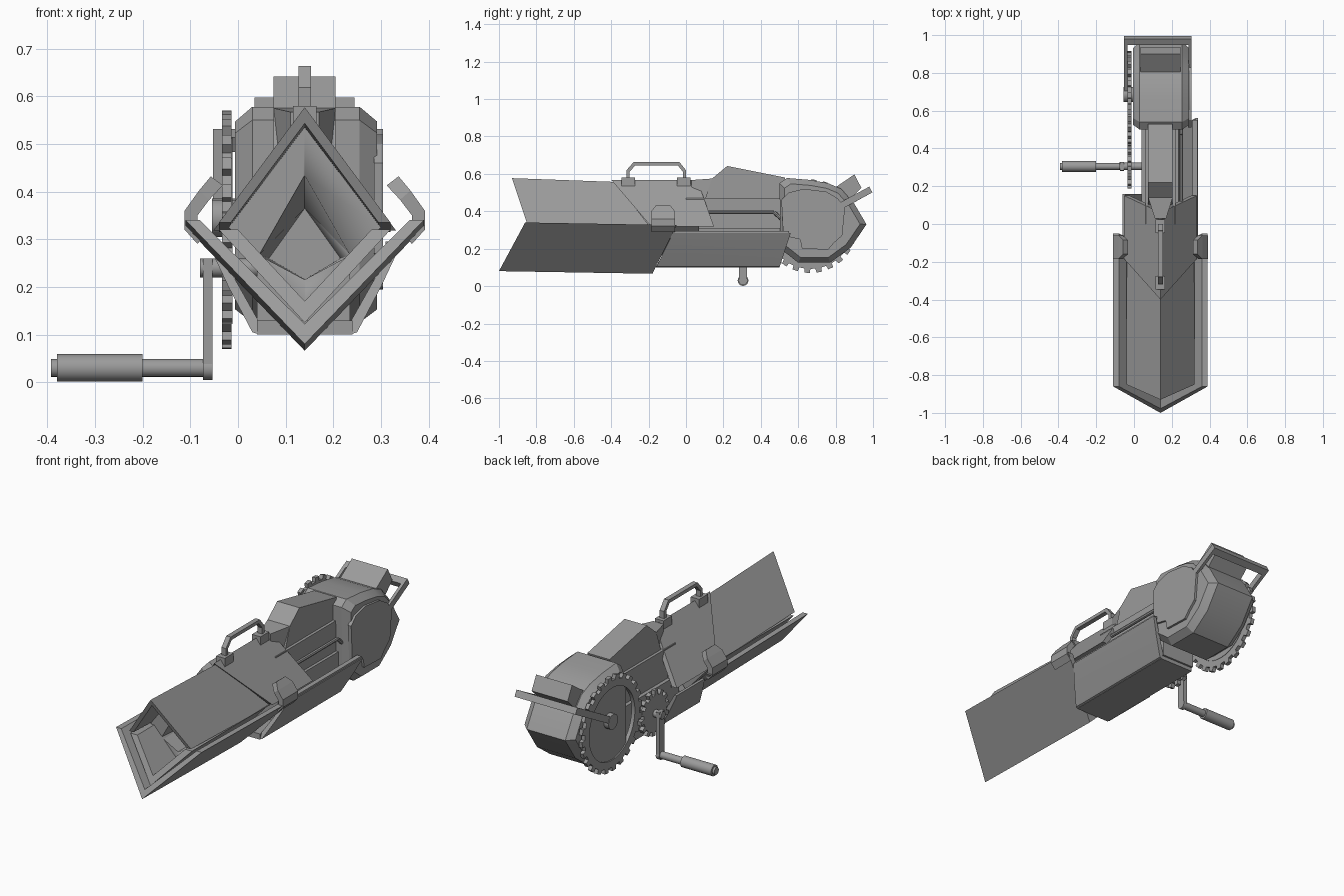
import bpy, bmesh, math
from mathutils import Vector

cube = bpy.data.objects.get("Cube")
if cube:
    bpy.data.objects.remove(cube, do_unlink=True)

steel = bpy.data.materials.new("steel grey")
steel.use_nodes = True
GREY = (0.33, 0.33, 0.33, 1)
steel.diffuse_color = GREY
steel.node_tree.nodes["Principled BSDF"].inputs["Base Color"].default_value = GREY
CX = 0.14  # centre plane of the body


def finish(name, bm):
    bmesh.ops.recalc_face_normals(bm, faces=bm.faces[:])
    me = bpy.data.meshes.new(name)
    bm.to_mesh(me)
    bm.free()
    me.materials.append(steel)
    me.shade_smooth()
    me.set_sharp_from_angle(angle=math.radians(25))
    ob = bpy.data.objects.new(name, me)
    bpy.context.collection.objects.link(ob)
    return ob


def loft(name, a, b):
    """Solid between two matching loops of 3D points."""
    bm = bmesh.new()
    va = [bm.verts.new(p) for p in a]
    vb = [bm.verts.new(p) for p in b]
    n = len(va)
    bm.faces.new(va)
    bm.faces.new(vb[::-1])
    for i in range(n):
        j = (i + 1) % n
        bm.faces.new((va[j], va[i], vb[i], vb[j]))
    return finish(name, bm)


def side_prism(name, yz, x0, x1):
    """Outline in the side plane, extruded across x."""
    return loft(name, [(x0, y, z) for y, z in yz], [(x1, y, z) for y, z in yz])


def long_prism(name, xz, front, back, drop=0):
    """Cross-section swept along y; front and back give y for a height z."""
    return loft(name, [(x, front(z), z) for x, z in xz],
                [(x, back(z), z - drop) for x, z in xz])


def box(name, x0, x1, y0, y1, z0, z1):
    return side_prism(name, [(y0, z0), (y1, z0), (y1, z1), (y0, z1)], x0, x1)


def slant(z0, y0, z1, y1):
    return lambda z: y0 + (y1 - y0) * (z - z0) / (z1 - z0)


def vee(half, z_side, z_tip, t, dz):
    """V-shaped sheet section: half width, side height, tip height, thickness."""
    return [(CX - half, z_side), (CX, z_tip), (CX + half, z_side),
            (CX + half - t, z_side), (CX, z_tip + dz), (CX - half + t, z_side)]


def rod(name, a, b, r, n=16):
    a, b = Vector(a), Vector(b)
    q = (b - a).to_track_quat('Z', 'Y')
    ring = [q @ Vector((r * math.cos(i * math.tau / n), r * math.sin(i * math.tau / n), 0))
            for i in range(n)]
    return loft(name, [a + p for p in ring], [b + p for p in ring])


def gear_outline(cy, cz, r_in, r_out, teeth):
    pts = []
    for i in range(teeth):
        for f, r in ((0, r_in), (0.45, r_in), (0.5, r_out), (0.95, r_out)):
            a = (i + f) * math.tau / teeth
            pts.append((cy + r * math.cos(a), cz + r * math.sin(a)))
    return pts


def strip(name, yz, w, x0, x1):
    """Bar of square section following a side-plane path."""
    for i, (p, q) in enumerate(zip(yz, yz[1:])):
        p, q = Vector(p), Vector(q)
        d = (q - p).normalized()
        n = Vector((-d.y, d.x)) * w / 2
        e = d * w * 0.2
        side_prism(f"{name}_{i + 1}", [p - n - e, q - n + e, q + n + e, p + n - e], x0, x1)


# Front blades and roof
long_prism("lower_blade", vee(0.25, 0.34, 0.08, 0.03, 0.042),
           slant(0.08, -1, 0.34, -0.86), slant(0.08, -0.18, 0.34, -0.05), 0.014)
long_prism("inner_lining", vee(0.18, 0.32, 0.125, 0.04, 0.045),
           slant(0.125, -0.93, 0.32, -0.84), lambda z: -0.2)
long_prism("front_roof", vee(0.18, 0.335, 0.577, 0.025, -0.034),
           slant(0.335, -0.85, 0.577, -0.93), slant(0.335, -0.19, 0.577, -0.38), 0.02)
long_prism("middle_roof", vee(0.192, 0.318, 0.568, 0.03, -0.04),
           slant(0.335, -0.2, 0.568, -0.4), slant(0.318, 0.15, 0.568, 0.06))

# Diamond core with a tapering arrow-shaped recess
core = long_prism("diamond_core", [(CX, 0.535), (0.3, 0.325), (CX, 0.165), (-0.02, 0.325)],
                  lambda z: -0.7, lambda z: 0.07)
cutter = loft("recess_cutter",
              [(CX, -0.72, 0.437), (0.237, -0.72, 0.267), (CX, -0.72, 0.215), (0.043, -0.72, 0.267)],
              [(CX, -0.3, 0.365), (0.215, -0.3, 0.26), (CX, -0.3, 0.216), (0.065, -0.3, 0.26)])
cutter.hide_render = True
cutter.display_type = 'WIRE'
cut = core.modifiers.new("recess", 'BOOLEAN')
cut.operation, cut.object, cut.solver = 'DIFFERENCE', cutter, 'EXACT'

# Folded side tabs with clipped upper corners
for side, label in ((-1, "right"), (1, "left")):
    def tab(name, sec, y0, y1, y2, y3):
        # section ordered bottom to top on the outside, then back down
        n = len(sec) // 2
        ys = [(y0, y1)] * (n - 1) + [(y2, y3)] * 2 + [(y0, y1)] * (n - 1)
        loft(name, [(CX + side * h, y[0], z) for (h, z), y in zip(sec, ys)],
             [(CX + side * h, y[1], z) for (h, z), y in zip(sec, ys)])
    tab(label + "_tab", [(0.225, 0.29), (0.252, 0.32), (0.252, 0.36), (0.222, 0.402),
                         (0.2, 0.383), (0.225, 0.35), (0.225, 0.33), (0.21, 0.31)],
        -0.185, -0.06, -0.185, -0.06)
    tab(label + "_tab_tip", [(0.222, 0.402), (0.197, 0.432), (0.172, 0.413), (0.2, 0.383)],
        -0.185, -0.06, -0.16, -0.085)

# Lower rear trough; the right wall stops short to clear the gears
wall = [(0.235, 0.1), (0.25, 0.105), (0.3, 0.2), (0.34, 0.285), (0.325, 0.285), (0.235, 0.125)]
back = slant(0.1, 0.5, 0.285, 0.56)
front = slant(0.1, -0.16, 0.285, -0.07)
long_prism("trough_left_wall", wall, front, back)
long_prism("trough_right_wall", [(2 * CX - x, z) for x, z in wall], front, lambda z: 0.16)
box("trough_floor", 0.04, 0.24, -0.16, 0.5, 0.1, 0.13)
box("trough_core", 0.04, 0.235, 0, 0.51, 0.12, 0.31)
box("trough_rim", 0.31, 0.335, -0.07, 0.55, 0.28, 0.295)

# Upper rear body and ridge
box("rear_body", 0.06, 0.22, 0, 0.52, 0.3, 0.47)
side_prism("ridge", [(0.1, 0.46), (0.14, 0.575), (0.22, 0.642), (0.53, 0.58), (0.51, 0.46)],
           0.075, 0.205)
loft("ridge_nose", [(0.11, 0.03, 0.47), (0.17, 0.03, 0.47), (0.17, 0.03, 0.567), (0.11, 0.03, 0.567)],
     [(0.075, 0.14, 0.47), (0.205, 0.14, 0.47), (0.205, 0.14, 0.575), (0.075, 0.14, 0.575)])
rod("left_side_rod", (0.25, 0, 0.395), (0.25, 0.47, 0.395), 0.01, 8)
rod("left_side_rod_end", (0.25, 0.47, 0.395), (0.25, 0.51, 0.36), 0.01, 8)

# Carrying handle
for y in (-0.31, -0.012):
    box("handle_foot", 0.115, 0.165, y - 0.036, y + 0.036, 0.53, 0.58)
strip("carry_handle", [(-0.31, 0.56), (-0.31, 0.615), (-0.275, 0.655), (-0.04, 0.655),
                       (-0.008, 0.615), (-0.008, 0.56)], 0.018, 0.127, 0.153)

# Rear housing with chamfered sides
housing = [(0.505, 0.2), (0.5, 0.55), (0.54, 0.578), (0.66, 0.568), (0.76, 0.55), (0.83, 0.52),
           (0.9, 0.44), (0.965, 0.33), (0.88, 0.205), (0.77, 0.125), (0.6, 0.125)]
mid = Vector((0.7, 0.34))
small = [mid + (Vector(p) - mid) * 0.87 for p in housing]
side_prism("housing", housing, 0.03, 0.255)
for name, xa, xb in (("housing_left_cheek", 0.255, 0.292), ("housing_right_cheek", 0.03, -0.006)):
    loft(name, [(xa, y, z) for y, z in housing], [(xb, y, z) for y, z in small])
side_prism("housing_block", [(0.78, 0.515), (0.9, 0.597), (0.938, 0.525), (0.86, 0.45)], 0.035, 0.245)
side_prism("left_cover", [(0.51, 0.46), (0.55, 0.5), (0.63, 0.52), (0.75, 0.505), (0.81, 0.47),
                          (0.85, 0.42), (0.835, 0.27), (0.79, 0.23), (0.76, 0.195), (0.62, 0.2),
                          (0.61, 0.25), (0.52, 0.27)], 0.285, 0.304)

# Large ring gear with a partly open web
GY, GZ = 0.665, 0.32
outer = gear_outline(GY, GZ, 0.228, 0.25, 24)
bm = bmesh.new()
n = len(outer)
loops = []
for x in (-0.034, -0.014):
    inner = [(GY + 0.19 * math.cos(i * math.tau / n), GZ + 0.19 * math.sin(i * math.tau / n))
             for i in range(n)]
    loops.append([bm.verts.new((x, y, z)) for y, z in outer])
    loops.append([bm.verts.new((x, y, z)) for y, z in inner])
for a, b in ((0, 1), (1, 3), (3, 2), (2, 0)):
    for i in range(n):
        j = (i + 1) % n
        bm.faces.new((loops[a][i], loops[a][j], loops[b][j], loops[b][i]))
finish("large_gear", bm)
web = [math.radians(a) for a in range(-130, 131, 10)]
side_prism("gear_web", [(GY + 0.195 * math.cos(a), GZ + 0.195 * math.sin(a)) for a in web],
           -0.028, -0.012)
rod("gear_hub", (-0.055, GY + 0.02, 0.345), (0.02, GY + 0.02, 0.345), 0.04)

# Small gear and crank
PY, PZ = 0.305, 0.24
side_prism("small_gear", gear_outline(PY, PZ, 0.095, 0.118, 14), -0.034, -0.012)
rod("crank_axle", (-0.08, PY, PZ), (0.05, PY, PZ), 0.02)
box("crank_arm", -0.073, -0.053, PY - 0.022, PY + 0.022, 0.02, 0.26)
rod("crank_arm_end", (-0.073, PY, 0.029), (-0.053, PY, 0.029), 0.024)
rod("crank_pin", (-0.392, PY, 0.03), (-0.06, PY, 0.03), 0.019)
rod("crank_grip", (-0.38, PY, 0.03), (-0.2, PY, 0.03), 0.029)

# Rear frame: two arms and a crossbar
strip("right_frame_arm", [(0.66, 0.335), (0.98, 0.512)], 0.035, -0.052, -0.034)
strip("left_frame_arm", [(0.83, 0.43), (0.98, 0.512)], 0.035, 0.288, 0.304)
strip("frame_crossbar", [(0.962, 0.502), (0.982, 0.513)], 0.035, -0.052, 0.304)
